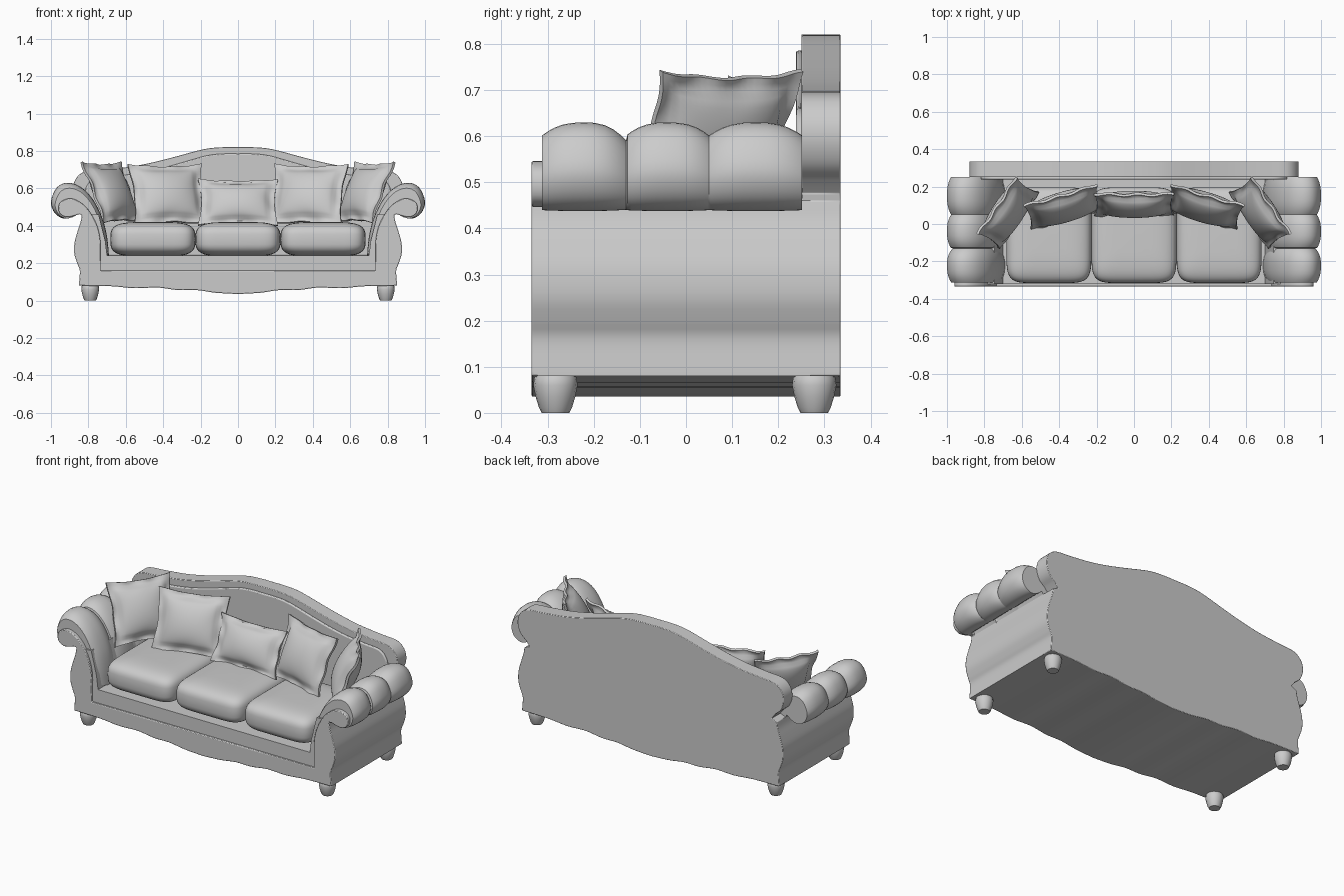
import bpy, bmesh, math
from mathutils import Vector, Euler

if "Cube" in bpy.data.objects:
    bpy.data.objects.remove(bpy.data.objects["Cube"])


def make(name, verts, faces, mirror=False, bevel=0.0, angle=35):
    bm = bmesh.new()
    vs = [bm.verts.new(v) for v in verts]
    for f in faces:
        bm.faces.new([vs[i] for i in f])
    bmesh.ops.remove_doubles(bm, verts=bm.verts, dist=1e-5)
    bmesh.ops.recalc_face_normals(bm, faces=bm.faces)
    me = bpy.data.meshes.new(name)
    bm.to_mesh(me)
    bm.free()
    ob = bpy.data.objects.new(name, me)
    bpy.context.collection.objects.link(ob)
    bpy.ops.object.select_all(action='DESELECT')
    bpy.context.view_layer.objects.active = ob
    ob.select_set(True)
    bpy.ops.object.shade_smooth_by_angle(angle=math.radians(angle))
    if bevel:
        b = ob.modifiers.new("Bevel", 'BEVEL')
        b.width, b.segments, b.limit_method = bevel, 2, 'ANGLE'
        b.angle_limit = math.radians(50)
    if mirror:
        ob.modifiers.new("Mirror", 'MIRROR').use_mirror_merge = False
    return ob


def loft(name, rings, **kw):
    n = len(rings[0])
    faces = [(r * n + i, r * n + (i + 1) % n, (r + 1) * n + (i + 1) % n, (r + 1) * n + i)
             for r in range(len(rings) - 1) for i in range(n)]
    last = (len(rings) - 1) * n
    faces += [tuple(range(n)), tuple(range(last, last + n))]
    return make(name, [p for r in rings for p in r], faces, **kw)


def spline(pts, steps=4):
    # Catmull-Rom through the points
    p = [Vector(q) for q in pts]
    p = [2 * p[0] - p[1]] + p + [2 * p[-1] - p[-2]]
    out = []
    for a, b, c, d in zip(p, p[1:], p[2:], p[3:]):
        for k in range(steps):
            t = k / steps
            out.append(tuple(0.5 * (2 * b + (c - a) * t + (2 * a - 5 * b + 4 * c - d) * t * t
                                    + (3 * b - a - 3 * c + d) * t ** 3)))
    return out + [tuple(p[-2])]


def prism(name, half, y0, y1, **kw):
    # symmetric front outline pushed from y0 to y1; half runs from x=0 round to x=0
    full = half + [(-x, z) for x, z in half[-2:0:-1]]
    return loft(name, [[(x, y, z) for x, z in full] for y in (y0, y1)], **kw)


# shared outlines (right half)
skirt = spline([(0, .035), (.12, .042), (.22, .056), (.32, .056), (.43, .07), (.55, .066),
                (.68, .077), (.85, .08)])
side = spline([(.85, .09), (.846, .16), (.86, .20), (.875, .25), (.874, .31), (.858, .37),
               (.842, .42), (.835, .46)])
scroll = spline([(.85, .462), (.88, .452), (.92, .447), (.952, .465), (.96, .5), (.945, .53),
                 (.90, .546), (.85, .53), (.80, .485), (.757, .41), (.737, .33), (.735, .25)])
back_top = spline([(.825, .505), (.862, .54), (.88, .595), (.868, .65), (.82, .69), (.72, .70),
                   (.58, .715), (.46, .738), (.34, .768), (.18, .81), (.08, .82), (0, .82)])

# frame: base block, front facing with scrolled arm ends, camel back
prism("base", skirt + side + [(.745, .46), (.71, .32), (.70, .24), (0, .24)], -.322, .27)
prism("front_frame", skirt + side + scroll + [(.735, .16), (0, .16)], -.335, -.306, bevel=.004)
prism("back_panel", skirt + side + [(.80, .475)] + back_top, .25, .335, bevel=.003)
prism("back_padding", [(0, .24), (.7, .24)] + [(x * .93, z - .035) for x, z in back_top],
      .238, .255, bevel=.006)

# rolled arms with three stuffed lobes
roll = spline([(.69, .24), (.70, .34), (.725, .44), (.775, .54), (.84, .607), (.91, .63),
               (.968, .605), (1.0, .53), (.98, .468), (.93, .438), (.88, .45), (.84, .48)])
roll += [(.80, .40), (.78, .25)]
rings = []
for a, b in ((-.312, -.13), (-.13, .05), (.05, .252)):
    for k in range(13):
        if k == 0 and rings:
            continue
        t = -math.cos(math.pi * k / 12)
        y = (a + b) / 2 + t * (b - a) / 2
        low = .78 if abs(y + .13) < .12 and t * (y + .22) > 0 else .84
        s = low + (1 - low) * (1 - abs(t) ** 2.6)
        rings.append([(.86 + (x - .86) * s, y, .45 + (z - .45) * s) for x, z in roll])
loft("arm", rings, mirror=True, angle=40)


# seat cushions as soft boxes
def power(v, e):
    return math.copysign(abs(v) ** e, v)


def cushion(name, cx, cy, cz, rx, ry, rz):
    rings = []
    for j in range(1, 24):
        phi = -math.pi / 2 + math.pi * j / 24
        w, h = power(math.cos(phi), .45), power(math.sin(phi), .6)
        rings.append([(cx + rx * w * power(math.cos(a), .32),
                       cy + ry * w * power(math.sin(a), .32), cz + rz * h)
                      for a in (2 * math.pi * i / 56 for i in range(56))])
    loft(name, rings, angle=60)


for label, cx in (("left", -.455), ("middle", 0), ("right", .455)):
    cushion("seat_cushion_" + label, cx, -.06, .328, .228, .256, .092)


# throw pillows: puffed centre, flat flange, pinched sides
def pillow(name, loc, w, h, thick, yaw, lean, mirror):
    n = 24
    rot = Euler((math.radians(-lean), 0, math.radians(yaw))).to_matrix()
    verts, faces = [], []
    for s in (-1, 1):
        base = len(verts)
        for j in range(n + 1):
            for i in range(n + 1):
                u, v = 2 * i / n - 1, 2 * j / n - 1
                p = max(0, 1 - (u / .84) ** 2) * max(0, 1 - (v / .84) ** 2)
                ruffle = .006 * math.sin(9 * u + 7 * v) * max(abs(u), abs(v)) ** 6
                x = w / 2 * u * (1 - .09 * (1 - v * v))
                z = h / 2 * v * (1 - .09 * (1 - u * u))
                y = s * (.007 + thick / 2 * p ** .5) + ruffle
                verts.append(rot @ Vector((x, y, z)) + Vector(loc))
        for j in range(n):
            for i in range(n):
                q = base + j * (n + 1) + i
                faces.append((q, q + 1, q + n + 2, q + n + 1))
    m = (n + 1) ** 2
    rim = ([i for i in range(n)] + [n + j * (n + 1) for j in range(n)]
           + [m - 1 - i for i in range(n)] + [n * (n + 1) - j * (n + 1) for j in range(n)])
    for a, b in zip(rim, rim[1:] + rim[:1]):
        faces.append((a, b, b + m, a + m))
    make(name, verts, faces, mirror=mirror, angle=40)


pillow("middle_pillow", (0, .105, .525), .43, .27, .11, 0, 25, False)
pillow("inner_pillow", (.375, .09, .567), .41, .35, .12, -16, 23, True)
pillow("outer_pillow", (.675, .06, .578), .37, .355, .12, -56, 24, True)

# turned feet
foot = [(.030, 0), (.036, .012), (.043, .035), (.048, .06), (.046, .076), (.036, .09)]
for label, fy in (("front", -.283), ("back", .278)):
    loft(label + "_foot", [[(.79 + r * math.cos(a), fy + r * math.sin(a), z)
                            for a in (math.tau * i / 16 for i in range(16))] for r, z in foot],
         mirror=True, angle=50)
